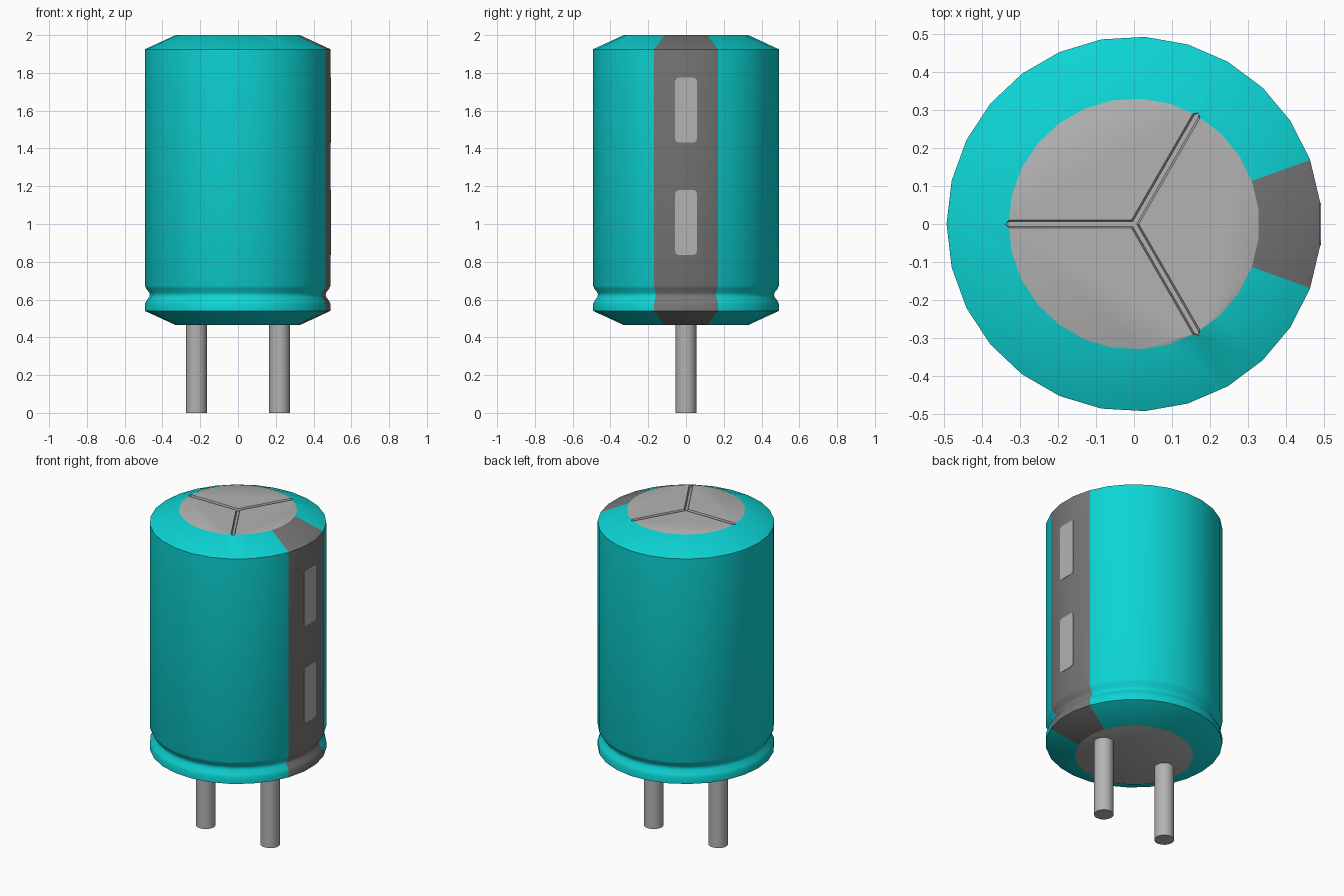
import bpy, bmesh, math
from mathutils import Vector

cube = bpy.data.objects.get("Cube")
if cube:
    bpy.data.objects.remove(cube, do_unlink=True)


def material(name, rgb, metallic=0.0):
    m = bpy.data.materials.new(name)
    m.use_nodes = True
    m.diffuse_color = (*rgb, 1)
    m.node_tree.nodes["Principled BSDF"].inputs["Base Color"].default_value = (*rgb, 1)
    return m


TEAL = material("teal sleeve", (0.004, 0.66, 0.66))
DARK = material("dark grey stripe", (0.185, 0.185, 0.185))
LIGHT = material("light grey metal", (0.45, 0.45, 0.45))


def make_object(name, bm, mats):
    bmesh.ops.recalc_face_normals(bm, faces=bm.faces[:])
    mesh = bpy.data.meshes.new(name)
    bm.to_mesh(mesh)
    bm.free()
    for m in mats:
        mesh.materials.append(m)
    ob = bpy.data.objects.new(name, mesh)
    bpy.context.collection.objects.link(ob)
    return ob


def select_only(ob):
    bpy.ops.object.select_all(action='DESELECT')
    ob.select_set(True)
    bpy.context.view_layer.objects.active = ob


def loft(bm, loops):
    """Bridge equal-length vertex loops and cap both ends."""
    n = len(loops[0])
    for a, b in zip(loops, loops[1:]):
        for i in range(n):
            j = (i + 1) % n
            bm.faces.new((a[i], a[j], b[j], b[i]))
    bm.faces.new(loops[0][::-1])
    bm.faces.new(loops[-1])


# Can body: turned profile (radius, height) with a rolled groove near the base
SIDES = 27
STEP = 2 * math.pi / SIDES
PROFILE = [(0.33, 0.465), (0.493, 0.54), (0.493, 0.577), (0.486, 0.592),
           (0.470, 0.613), (0.467, 0.625), (0.470, 0.637), (0.486, 0.658),
           (0.493, 0.675), (0.493, 1.925), (0.33, 2.0)]
bm = bmesh.new()
loft(bm, [[bm.verts.new((r * math.cos((i + 0.5) * STEP), r * math.sin((i + 0.5) * STEP), z))
           for i in range(SIDES)] for r, z in PROFILE])
bm.normal_update()
for f in bm.faces:
    c = f.calc_center_median()
    if abs(f.normal.z) > 0.99:
        f.material_index = 2                      # bare metal ends
    elif abs(math.atan2(c.y, c.x)) < 1.5 * STEP:
        f.material_index = 1                      # polarity stripe, three facets wide
body = make_object("can_body", bm, [TEAL, DARK, LIGHT])

# Three-armed vent score, cut into the top
bm = bmesh.new()


def score_loop(w, z):
    pts = []
    for k in range(3):
        a = math.radians(60 + 120 * k)
        d = Vector((math.cos(a), math.sin(a), 0))
        s = Vector((-d.y, d.x, 0))
        pts += [d * 0.328 - s * w, d * 0.338, d * 0.328 + s * w]
        e = a + math.radians(60)                  # inner corner between arms
        pts.append(Vector((math.cos(e), math.sin(e), 0)) * w / math.sin(math.radians(60)))
    return [bm.verts.new((p.x, p.y, z)) for p in pts]


loft(bm, [score_loop(0.006, 1.984), score_loop(0.011, 2.0), score_loop(0.011, 2.02)])
for f in bm.faces:
    f.material_index = 2
cutter = make_object("vent_cutter", bm, [TEAL, DARK, LIGHT])
cutter.hide_render = True
cut = body.modifiers.new("vent_score", 'BOOLEAN')
cut.operation = 'DIFFERENCE'
cut.solver = 'EXACT'
cut.object = cutter
select_only(body)
bpy.ops.object.modifier_apply(modifier=cut.name)
bpy.data.objects.remove(cutter, do_unlink=True)
bpy.ops.object.shade_smooth_by_angle(angle=math.radians(40))

# Polarity marks: thin plates with rounded corners on the middle stripe facet
FACET_X = 0.493 * math.cos(STEP / 2)
for name, zc in (("lower_polarity_mark", 1.008), ("upper_polarity_mark", 1.603)):
    bm = bmesh.new()
    outline = []
    hw, hh, r = 0.057, 0.172, 0.018
    for k, (sy, sz) in enumerate(((1, 1), (-1, 1), (-1, -1), (1, -1))):
        for t in (0, 45, 90):
            a = math.radians(90 * k + t)
            outline.append((sy * (hw - r) + r * math.cos(a), zc + sz * (hh - r) + r * math.sin(a)))
    loft(bm, [[bm.verts.new((x, y, z)) for y, z in outline]
              for x in (FACET_X - 0.001, FACET_X + 0.002)])
    make_object(name, bm, [LIGHT])

# Lead pins
for name, x in (("right_lead", -0.22), ("left_lead", 0.22)):
    bpy.ops.mesh.primitive_cylinder_add(vertices=24, radius=0.055, depth=0.47,
                                        location=(x, 0, 0.235))
    pin = bpy.context.object
    pin.name = name
    pin.data.materials.append(LIGHT)
    bpy.ops.object.shade_smooth_by_angle(angle=math.radians(40))
